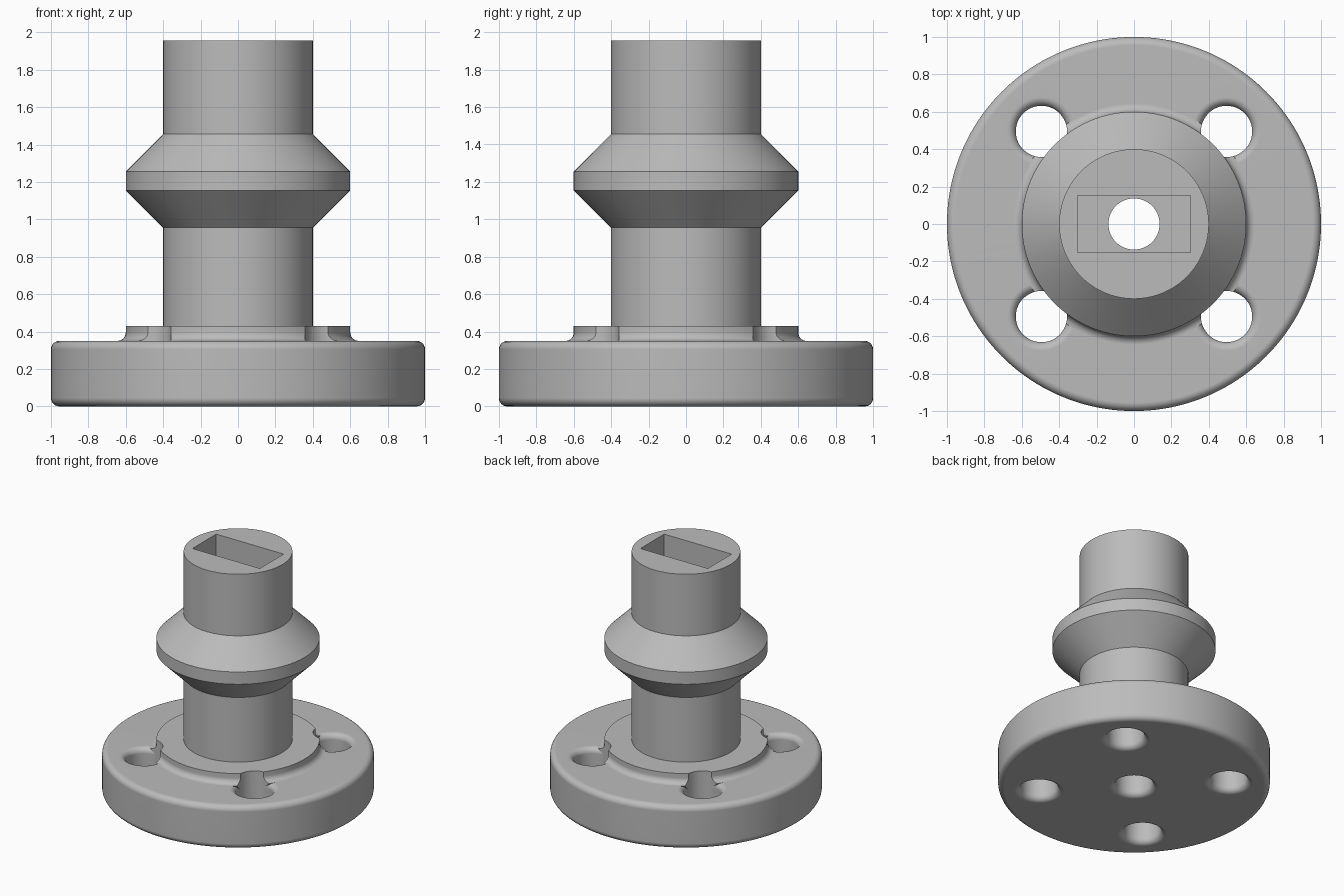
import bpy, bmesh, math
from math import sin, cos, pi

cube = bpy.data.objects.get("Cube")
if cube:
    bpy.data.objects.remove(cube, do_unlink=True)

FLANGE_TOP, HUB_TOP, TOP = 0.35, 0.43, 1.955
BORE, FILLET = 0.137, 0.045

grey = bpy.data.materials.new("plain_grey")
grey.use_nodes = True
colour = (0.5, 0.5, 0.5, 1)
grey.diffuse_color = colour
grey.node_tree.nodes["Principled BSDF"].inputs["Base Color"].default_value = colour


def arc(r, z, radius, start, end, steps=6):
    """Points of a fillet arc centred on (r, z), angles in degrees."""
    angles = [math.radians(start + (end - start) * i / steps) for i in range(steps + 1)]
    return [(r + radius * cos(a), z + radius * sin(a)) for a in angles]


def finish(name, bm):
    bmesh.ops.recalc_face_normals(bm, faces=bm.faces)
    mesh = bpy.data.meshes.new(name)
    bm.to_mesh(mesh)
    bm.free()
    mesh.materials.append(grey)
    obj = bpy.data.objects.new(name, mesh)
    bpy.context.collection.objects.link(obj)
    return obj


def lathe(name, profile, segments, x=0, y=0):
    """Revolve (radius, z) points into a closed solid around a vertical axis."""
    points = [(0, profile[0][1])] + profile + [(0, profile[-1][1])]
    bm = bmesh.new()
    verts = [bm.verts.new((r, 0, z)) for r, z in points]
    edges = [bm.edges.new(pair) for pair in zip(verts, verts[1:])]
    bmesh.ops.spin(bm, geom=verts + edges, cent=(0, 0, 0), axis=(0, 0, 1),
                   angle=2 * pi, steps=segments, use_merge=True)
    bmesh.ops.remove_doubles(bm, verts=bm.verts, dist=1e-5)
    bmesh.ops.translate(bm, verts=bm.verts, vec=(x, y, 0))
    return finish(name, bm)


def combine(target, other, operation):
    mod = target.modifiers.new(operation.lower(), "BOOLEAN")
    mod.operation, mod.object, mod.solver = operation, other, "EXACT"
    bpy.context.view_layer.objects.active = target
    bpy.ops.object.modifier_apply(modifier=mod.name)
    bpy.data.objects.remove(other, do_unlink=True)


# Flange with rounded rims
edge = 1 - FILLET
flange = lathe("flanged_column",
               arc(edge, FILLET, FILLET, -90, 0)
               + arc(edge, FLANGE_TOP - FILLET, FILLET, 0, 90), 160)

# Bolt holes, flared at both faces
flared = BORE + FILLET
bottom_flare = [(flared, -0.1)] + arc(flared, FILLET, FILLET, 270, 180)
top_flare = arc(flared, FLANGE_TOP - FILLET, FILLET, 180, 90) + [(flared, 0.6)]
centres = [(sx * 0.495, sy * 0.495) for sx in (-1, 1) for sy in (-1, 1)]
for x, y in centres:
    combine(flange, lathe("bolt_hole", bottom_flare + top_flare, 48, x, y), "DIFFERENCE")

# Raised hub with filleted foot, column and conical collar
foot = arc(0.6 + FILLET, FLANGE_TOP + FILLET, FILLET, 270, 180)
column = lathe("column",
               [(0.6, 0.2), (0.6, 0.3)] + foot
               + [(0.6, HUB_TOP), (0.4, HUB_TOP), (0.4, 0.955), (0.6, 1.155),
                  (0.6, 1.255), (0.4, 1.455), (0.4, TOP)], 128)
for x, y in centres:
    combine(column, lathe("hub_notch", [(BORE, 0.1), (BORE, 0.6)], 48, x, y), "DIFFERENCE")
combine(flange, column, "UNION")

# Central bore and rectangular socket
combine(flange, lathe("bore", bottom_flare + [(BORE, 1.6)], 48), "DIFFERENCE")
bm = bmesh.new()
bmesh.ops.create_cube(bm, size=1)
bmesh.ops.scale(bm, verts=bm.verts, vec=(0.605, 0.305, 1))
bmesh.ops.translate(bm, verts=bm.verts, vec=(0, 0, TOP))
combine(flange, finish("socket", bm), "DIFFERENCE")

# Smooth curved surfaces, crisp corners
bpy.ops.object.select_all(action="DESELECT")
flange.select_set(True)
bpy.context.view_layer.objects.active = flange
bpy.ops.object.shade_smooth_by_angle(angle=math.radians(28))
weighted = flange.modifiers.new("weighted_normals", "WEIGHTED_NORMAL")
weighted.keep_sharp = True
